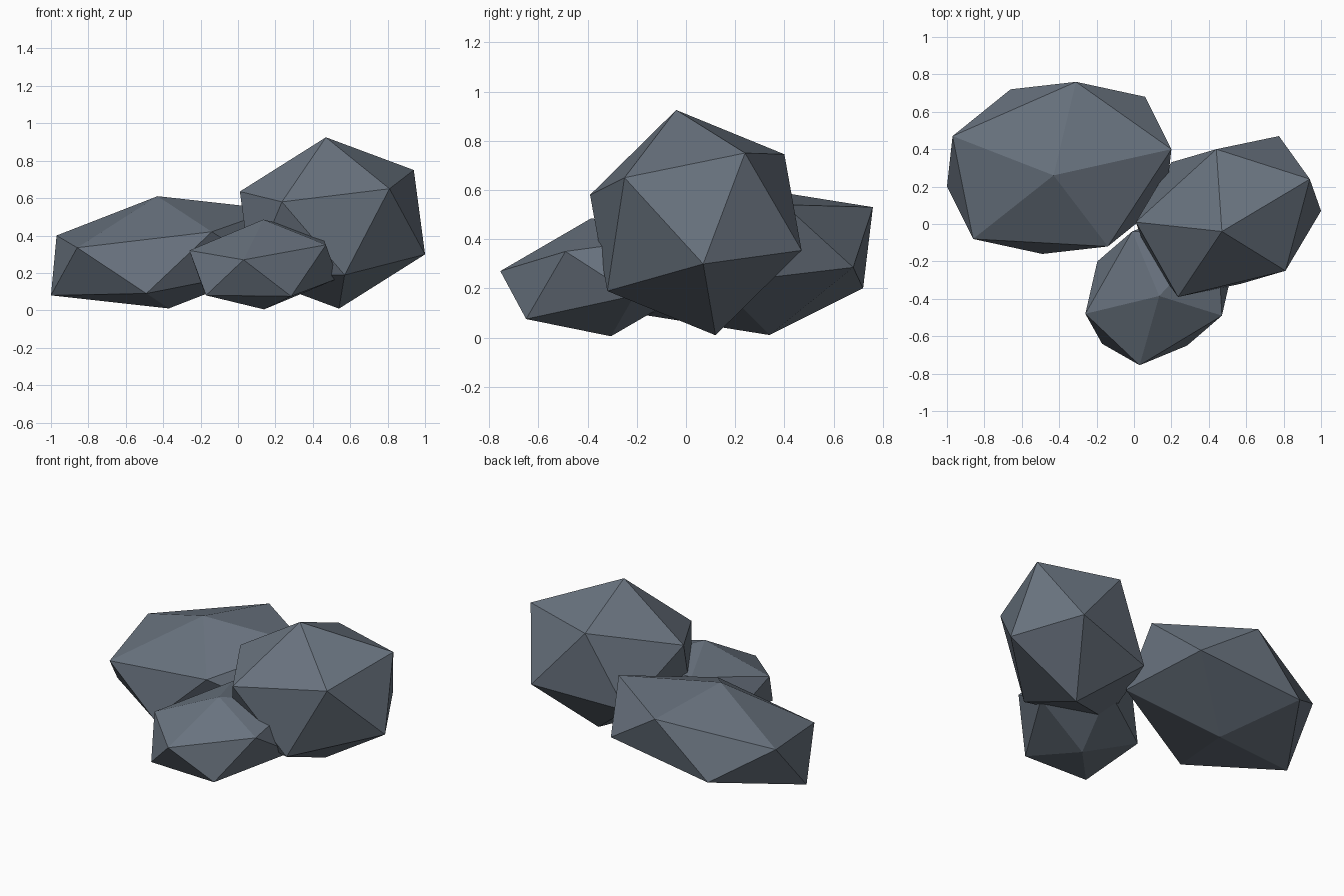
import bpy
import bmesh
from mathutils import Vector

default_cube = bpy.data.objects.get("Cube")
if default_cube:
    bpy.data.objects.remove(default_cube, do_unlink=True)

# Single slate colour shared by all rocks
slate = bpy.data.materials.new("slate_grey")
slate.use_nodes = True
colour = (0.14, 0.17, 0.21, 1.0)
slate.diffuse_color = colour
shader = slate.node_tree.nodes["Principled BSDF"]
shader.inputs["Base Color"].default_value = colour
shader.inputs["Roughness"].default_value = 0.9


def make_rock(name, centre, peak, ring):
    """Skewed icosahedron: a peak and five shoulders, mirrored through the centre."""
    centre = Vector(centre)
    bm = bmesh.new()
    for corner in [peak] + ring:
        offset = Vector(corner) - centre
        bm.verts.new(offset)
        bm.verts.new(-offset)
    bmesh.ops.convex_hull(bm, input=bm.verts)
    bmesh.ops.recalc_face_normals(bm, faces=bm.faces)

    mesh = bpy.data.meshes.new(name)
    bm.to_mesh(mesh)
    bm.free()
    mesh.materials.append(slate)
    rock = bpy.data.objects.new(name, mesh)
    rock.location = centre
    bpy.context.collection.objects.link(rock)
    return rock


# Wide, low rock at the back
make_rock("wide_rock", (-0.4, 0.3, 0.31), (-0.43, 0.26, 0.61), [
    (-0.97, 0.47, 0.4), (-0.86, -0.08, 0.335), (-0.14, -0.12, 0.42),
    (0.2, 0.4, 0.54), (-0.31, 0.76, 0.53)])

# Tall rock at the side
make_rock("tall_rock", (0.505, 0.04, 0.467), (0.47, -0.04, 0.925), [
    (0.94, 0.24, 0.75), (0.81, -0.25, 0.65), (0.235, -0.39, 0.58),
    (0.01, 0.01, 0.635), (0.44, 0.4, 0.745)])

# Small rock at the front
make_rock("small_rock", (0.137, -0.345, 0.245), (0.135, -0.385, 0.485), [
    (0.47, -0.49, 0.35), (0.03, -0.755, 0.27), (-0.26, -0.48, 0.32),
    (-0.01, -0.04, 0.415), (0.445, -0.05, 0.41)])
